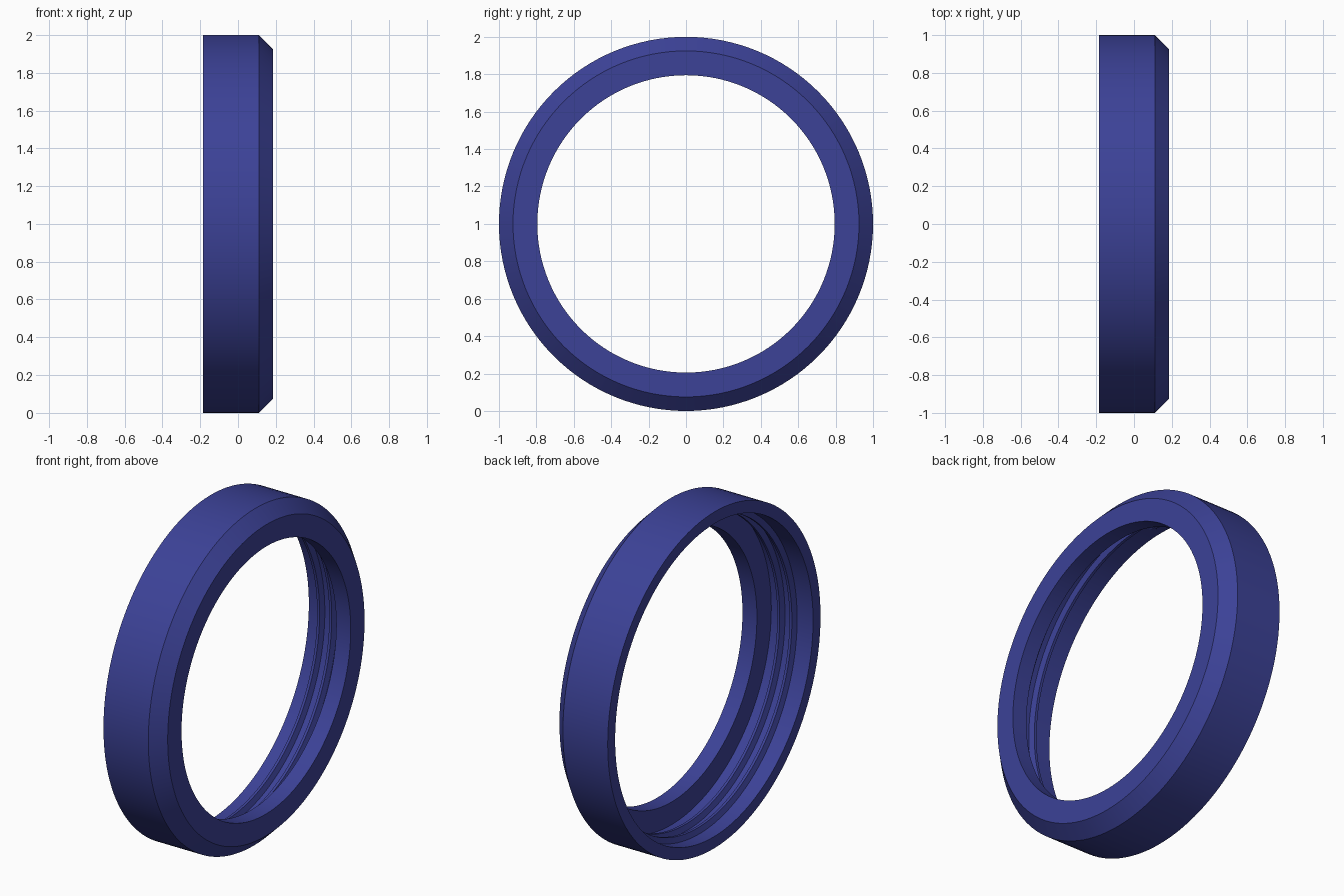
import bpy, bmesh, math

if "Cube" in bpy.data.objects:
    bpy.data.objects.remove(bpy.data.objects["Cube"])

SEG = 128
blue = bpy.data.materials.new("dark_blue")
blue.diffuse_color = (0.045, 0.054, 0.31, 1)
blue.use_nodes = True
blue.node_tree.nodes["Principled BSDF"].inputs["Base Color"].default_value = blue.diffuse_color


def finish(name, bm):
    bmesh.ops.recalc_face_normals(bm, faces=bm.faces)
    mesh = bpy.data.meshes.new(name)
    bm.to_mesh(mesh)
    bm.free()
    mesh.materials.append(blue)
    obj = bpy.data.objects.new(name, mesh)
    bpy.context.collection.objects.link(obj)
    bpy.ops.object.select_all(action='DESELECT')
    obj.select_set(True)
    bpy.context.view_layer.objects.active = obj
    bpy.ops.object.shade_smooth_by_angle(angle=math.radians(25))
    return obj


def point(x, r, a):
    return (x, r * math.sin(a), 1 + r * math.cos(a))


def bridge(bm, a, b):
    n = len(a)
    for i in range(n):
        j = (i + 1) % n
        bm.faces.new((a[i], a[j], b[j], b[i]))


# Ring body: (x, radius) section with outer chamfer and inward front lip
section = [(-0.185, 0.93), (-0.185, 1.0), (0.11, 1.0), (0.185, 0.925),
           (0.185, 0.795), (0.09, 0.795), (0.09, 0.93)]
bm = bmesh.new()
rings = [[bm.verts.new(point(x, r, 2 * math.pi * k / SEG)) for x, r in section]
         for k in range(SEG)]
for k in range(SEG):
    bridge(bm, rings[k], rings[(k + 1) % SEG])
finish("ring_body", bm)

# Internal screw thread: tapered ridge swept along a helix
TURNS, PITCH, START = 2.25, 0.08, -0.12
steps = int(TURNS * SEG)
bm = bmesh.new()
cuts = []
for k in range(steps + 1):
    x = START + PITCH * k / SEG
    fade = min(1, k / 8, (steps - k) / 8)      # ridge runs out at both ends
    crest = 0.928 - 0.03 * fade
    a = 2 * math.pi * k / SEG
    cuts.append([bm.verts.new(point(x + dx, r, a)) for dx, r in
                 ((-0.022, 0.935), (-0.008, crest), (0.008, crest), (0.022, 0.935))])
for a, b in zip(cuts, cuts[1:]):
    bridge(bm, a, b)
bm.faces.new(cuts[0])
bm.faces.new(cuts[-1])
finish("inner_thread", bm)
